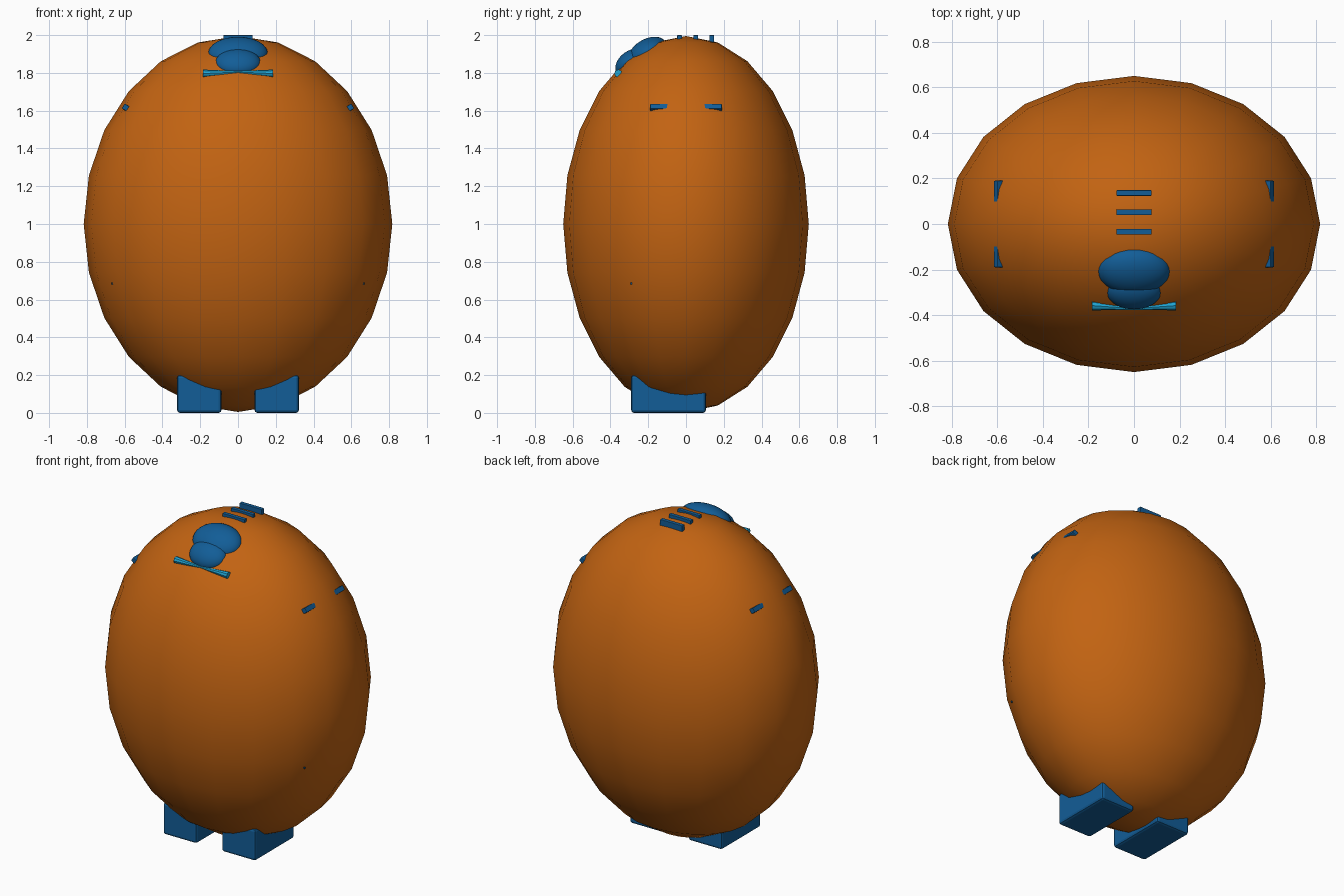
import bpy
import bmesh
from math import radians
from mathutils import Matrix, Vector

cube = bpy.data.objects.get("Cube")
if cube:
    bpy.data.objects.remove(cube, do_unlink=True)


def material(name, rgb):
    mat = bpy.data.materials.new(name)
    mat.use_nodes = True
    colour = (*rgb, 1)
    mat.diffuse_color = colour
    bsdf = next(n for n in mat.node_tree.nodes if n.type == 'BSDF_PRINCIPLED')
    bsdf.inputs["Base Color"].default_value = colour
    return mat


ORANGE = material("orange", (0.54, 0.125, 0.006))
BLUE = material("deep blue", (0.006, 0.11, 0.31))
CYAN = material("light blue", (0.014, 0.37, 0.65))


def finish(name, bm, mat, loc=(0, 0, 0), tilt=(0, 0, 0), smooth=False):
    mesh = bpy.data.meshes.new(name)
    bmesh.ops.recalc_face_normals(bm, faces=bm.faces)
    for face in bm.faces:
        face.smooth = smooth
    bm.to_mesh(mesh)
    bm.free()
    mesh.materials.append(mat)
    obj = bpy.data.objects.new(name, mesh)
    obj.location = loc
    obj.rotation_euler = [radians(a) for a in tilt]
    bpy.context.collection.objects.link(obj)
    return obj


def ellipsoid(name, radii, loc, mat, segments, rings, tilt=(0, 0, 0)):
    bm = bmesh.new()
    bmesh.ops.create_uvsphere(bm, u_segments=segments, v_segments=rings, radius=1)
    bmesh.ops.scale(bm, vec=Vector(radii), verts=bm.verts)
    return finish(name, bm, mat, loc, tilt, smooth=True)


def box(name, size, loc, mat, tilt=(0, 0, 0), bevel=0):
    bm = bmesh.new()
    bmesh.ops.create_cube(bm, size=1)
    bmesh.ops.scale(bm, vec=Vector(size), verts=bm.verts)
    obj = finish(name, bm, mat, loc, tilt)
    if bevel:
        mod = obj.modifiers.new("rounded_edges", 'BEVEL')
        mod.width = bevel
        mod.segments = 2
    return obj


# Egg-shaped body
ellipsoid("body", (0.817, 0.65, 0.995), (0, 0, 1), ORANGE, 20, 12)

# Domed nose with a smaller lobe below it
ellipsoid("nose", (0.158, 0.115, 0.075), (0, -0.204, 1.903), BLUE, 32, 16, (32, 0, 0))
ellipsoid("nose_lower_lobe", (0.12, 0.09, 0.06), (0, -0.296, 1.853), BLUE, 32, 16, (41, 0, 0))

# Bow-shaped mouth: two cones meeting in the middle
bm = bmesh.new()
for side in (-1, 1):
    turn = Matrix.Rotation(radians(90 * side), 4, 'Y')
    shift = Matrix.Translation((side * 0.0925, 0, 0))
    bmesh.ops.create_cone(bm, cap_ends=True, segments=8, radius1=0.006,
                          radius2=0.021, depth=0.185, matrix=shift @ turn)
for v in bm.verts:
    v.co.y += abs(v.co.x) * 0.07
    v.co.z -= abs(v.co.x) * 0.04
finish("mouth", bm, CYAN, (0, -0.371, 1.804))

# Three stripes across the crown
for i in range(3):
    box(f"crown_stripe_{i + 1}", (0.155, 0.025, 0.08),
        (0, -0.034 + 0.085 * i, 1.96), BLUE, bevel=0.003)

# Feet, side bars and small side studs, mirrored
for side, label in ((1, "left"), (-1, "right")):
    box(f"{label}_foot", (0.235, 0.395, 0.2),
        (side * 0.205, -0.0925, 0.1), BLUE, bevel=0.015)
    box(f"{label}_side_bar", (0.044, 0.38, 0.03),
        (side * 0.589, 0, 1.613), BLUE, (0, -32 * side, 0), bevel=0.004)
    box(f"{label}_side_stud", (0.012, 0.01, 0.01),
        (side * 0.665, -0.29, 0.685), BLUE)
